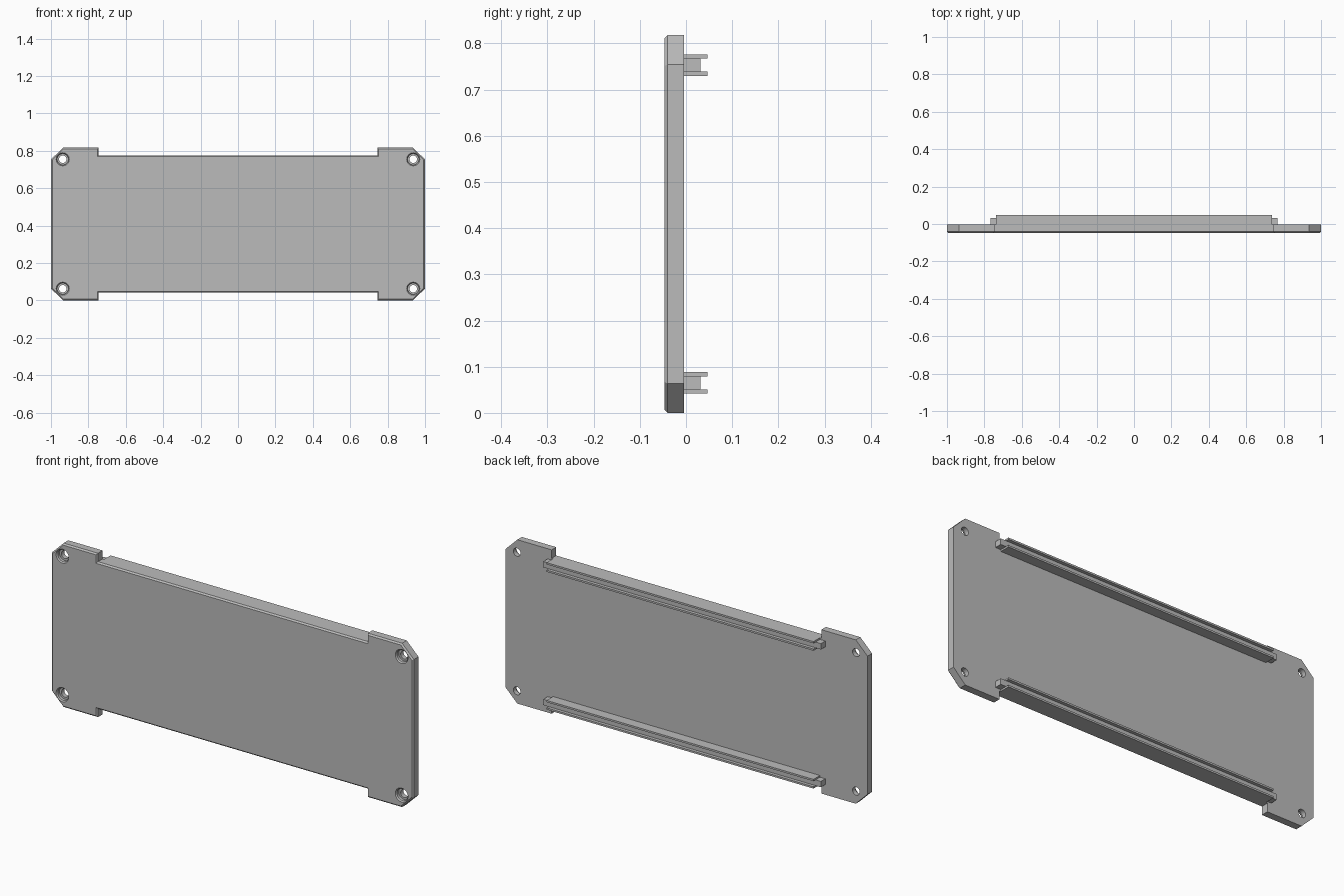
import bpy
import bmesh
import math
from mathutils import Vector

if "Cube" in bpy.data.objects:
    bpy.data.objects.remove(bpy.data.objects["Cube"], do_unlink=True)

HEIGHT = 0.818
MID = HEIGHT / 2
FRONT, BACK = -0.047, -0.004
CHAMFER = 0.007

grey = bpy.data.materials.new("plain_grey")
grey.use_nodes = True
colour = (0.5, 0.5, 0.5, 1)
grey.diffuse_color = colour
grey.node_tree.nodes["Principled BSDF"].inputs["Base Color"].default_value = colour


def add_object(name, bm):
    bmesh.ops.recalc_face_normals(bm, faces=bm.faces)
    mesh = bpy.data.meshes.new(name)
    bm.to_mesh(mesh)
    bm.free()
    mesh.materials.append(grey)
    obj = bpy.data.objects.new(name, mesh)
    bpy.context.collection.objects.link(obj)
    return obj


def add_box(bm, low, high):
    low, high = Vector(low), Vector(high)
    verts = bmesh.ops.create_cube(bm, size=1)["verts"]
    for v in verts:
        v.co = (low + high) / 2 + v.co * (high - low)


# Plate outline: one quarter, mirrored into all four corners
quarter = [(0.745, MID - 0.042), (0.745, MID), (0.935, MID), (1.0, MID - 0.064)]
right = quarter + [(x, -z) for x, z in reversed(quarter)]
outline = right + [(-x, -z) for x, z in right]

bm = bmesh.new()
face = bm.faces.new([bm.verts.new((x, BACK, z + MID)) for x, z in outline])
extruded = bmesh.ops.extrude_face_region(bm, geom=[face], use_keep_orig=True)["geom"]
for v in extruded:
    if isinstance(v, bmesh.types.BMVert):
        v.co.y = FRONT
bmesh.ops.recalc_face_normals(bm, faces=bm.faces)
# Chamfer around the front rim
rim = [e for e in bm.edges if all(abs(v.co.y - FRONT) < 1e-5 for v in e.verts)]
bmesh.ops.bevel(bm, geom=rim, offset=CHAMFER, segments=1, affect='EDGES')
plate = add_object("cover_plate", bm)

# Stepped screw holes, cut by a lathed profile
profile = [(0, FRONT - 0.01), (0.035, FRONT - 0.01), (0.035, FRONT), (0.03, FRONT + 0.006),
           (0.03, FRONT + 0.02), (0.02, FRONT + 0.02), (0.02, BACK + 0.01), (0, BACK + 0.01)]
bm = bmesh.new()
for sx in (-1, 1):
    for sz in (-1, 1):
        centre = Vector((sx * 0.937, 0, MID + sz * 0.346))
        verts = [bm.verts.new(centre + Vector((r, y, 0))) for r, y in profile]
        edges = [bm.edges.new(pair) for pair in zip(verts, verts[1:])]
        bmesh.ops.spin(bm, geom=verts + edges, cent=centre, axis=(0, 1, 0),
                       angle=math.tau, steps=32, use_merge=True)
bmesh.ops.remove_doubles(bm, verts=bm.verts, dist=1e-5)
cutter = add_object("screw_hole_cutter", bm)
cutter.hide_render = True

cut = plate.modifiers.new("screw_holes", 'BOOLEAN')
cut.object = cutter
cut.operation = 'DIFFERENCE'
cut.solver = 'EXACT'
bpy.context.view_layer.objects.active = plate
bpy.ops.object.select_all(action='DESELECT')
plate.select_set(True)
bpy.ops.object.modifier_apply(modifier=cut.name)
bpy.data.objects.remove(cutter, do_unlink=True)
bpy.ops.object.shade_smooth_by_angle(angle=math.radians(20))

# Back rails: a longer core between two taller lips
for name, sign in (("lower_rail", -1), ("upper_rail", 1)):
    bm = bmesh.new()
    centre = MID + sign * 0.344
    add_box(bm, (-0.767, BACK, centre - 0.0145), (0.767, 0.031, centre + 0.0145))
    for lip in (-1, 1):
        z = centre + lip * 0.0185
        add_box(bm, (-0.737, BACK, z - 0.0045), (0.737, 0.047, z + 0.0045))
    add_object(name, bm)
